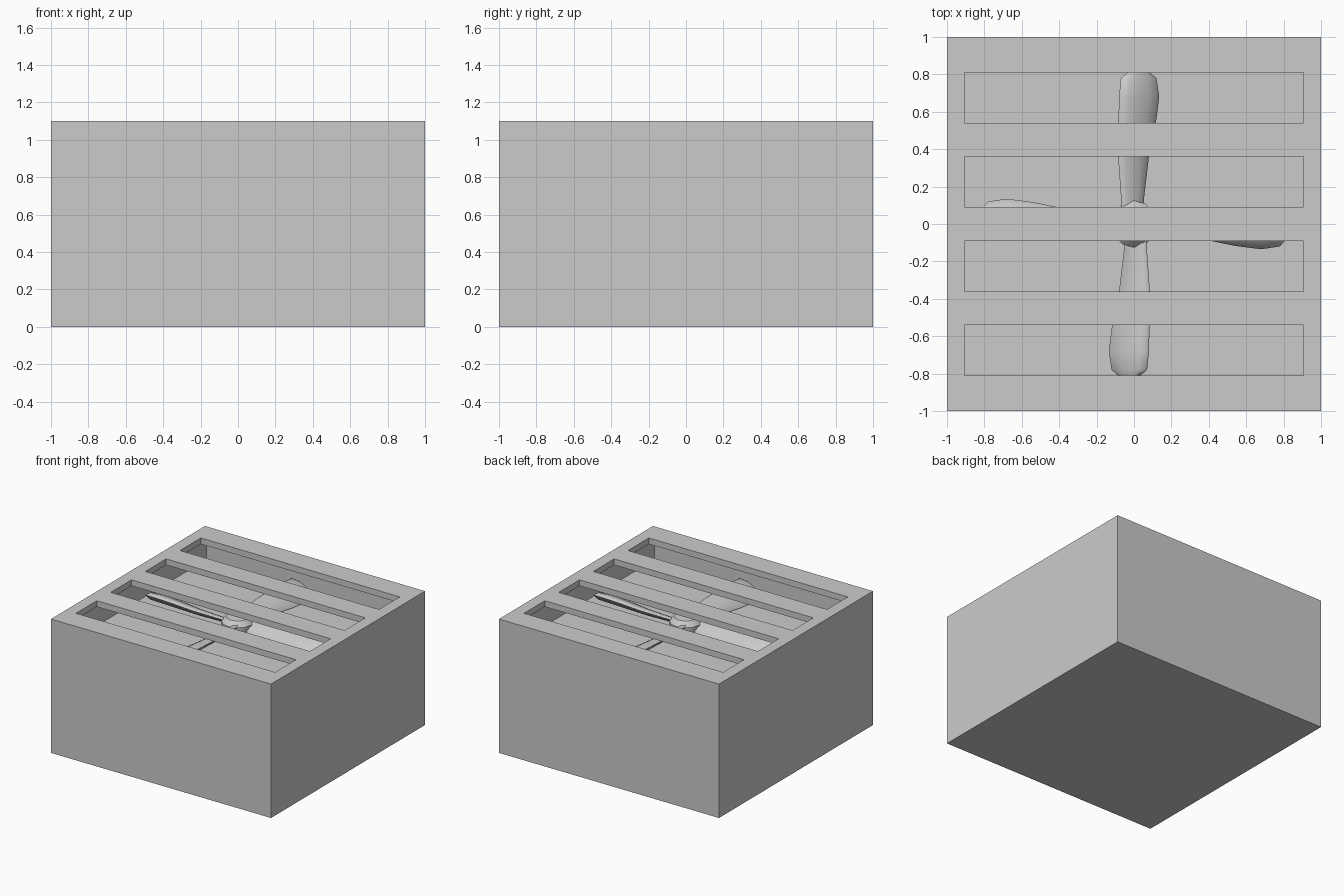
import bpy, bmesh, math
from mathutils import Matrix

if "Cube" in bpy.data.objects:
    bpy.data.objects.remove(bpy.data.objects["Cube"])


def new_object(name, bm, smooth=None):
    bmesh.ops.recalc_face_normals(bm, faces=bm.faces)
    me = bpy.data.meshes.new(name)
    bm.to_mesh(me)
    bm.free()
    ob = bpy.data.objects.new(name, me)
    bpy.context.collection.objects.link(ob)
    bpy.ops.object.select_all(action='DESELECT')
    ob.select_set(True)
    bpy.context.view_layer.objects.active = ob
    if smooth:
        bpy.ops.object.shade_smooth_by_angle(angle=math.radians(smooth))
    return ob


def box(name, x, y, z):
    """Box from (min, max) ranges."""
    bm = bmesh.new()
    size = [b - a for a, b in (x, y, z)]
    mid = [(a + b) / 2 for a, b in (x, y, z)]
    bmesh.ops.create_cube(bm, size=1, matrix=Matrix.Translation(mid) @ Matrix.Diagonal((*size, 1)))
    return new_object(name, bm)


def cut(target, cutter):
    mod = target.modifiers.new("cut", 'BOOLEAN')
    mod.operation = 'DIFFERENCE'
    mod.solver = 'EXACT'
    mod.object = cutter
    bpy.context.view_layer.objects.active = target
    bpy.ops.object.modifier_apply(modifier=mod.name)
    bpy.data.objects.remove(cutter)


# Casing: block with four vent slots opening into a shallow fan chamber
casing = box("casing", (-1, 1), (-1, 1), (0, 1.1))
for yc in (-0.675, -0.225, 0.225, 0.675):
    cut(casing, box("slot_cutter", (-0.905, 0.905), (yc - 0.135, yc + 0.135), (0.95, 1.2)))
cut(casing, box("chamber_cutter", (-0.96, 0.96), (-0.96, 0.96), (0.85, 1.05)))

# Fan hub: turned dome profile
bm = bmesh.new()
profile = [(0, 0.88), (0.10, 0.88), (0.125, 0.91), (0.125, 0.97), (0.09, 1.01), (0, 1.025)]
verts = [bm.verts.new((r, 0, z)) for r, z in profile]
edges = [bm.edges.new(p) for p in zip(verts, verts[1:])]
bmesh.ops.spin(bm, geom=verts + edges, cent=(0, 0, 0), axis=(0, 0, 1), angle=math.tau, steps=12)
bmesh.ops.remove_doubles(bm, verts=bm.verts, dist=0.0005)
new_object("fan_hub", bm, 40)

# Fan blades: pitched oval sections lofted outwards (distance, left edge, right edge)
stations = [(0.05, -0.065, 0.05), (0.15, -0.07, 0.055), (0.36, -0.085, 0.08), (0.54, -0.083, 0.117),
            (0.68, -0.08, 0.135), (0.78, -0.07, 0.12), (0.81, -0.035, 0.085)]
SIDES, PITCH = 12, 0.5
for i in range(4):
    bm = bmesh.new()
    rings = []
    for y, left, right in stations:
        c, w = (left + right) / 2, (right - left) / 2
        ring = []
        for k in range(SIDES):
            a = math.tau * k / SIDES
            x = w * math.cos(a)
            ring.append(bm.verts.new((c + x, y, 0.95 - PITCH * x + 0.35 * w * math.sin(a))))
        rings.append(ring)
    for r0, r1 in zip(rings, rings[1:]):
        for k in range(SIDES):
            n = (k + 1) % SIDES
            bm.faces.new((r0[k], r0[n], r1[n], r1[k]))
    bm.faces.new(rings[0])
    bm.faces.new(rings[-1])
    bmesh.ops.rotate(bm, verts=bm.verts, cent=(0, 0, 0), matrix=Matrix.Rotation(i * math.pi / 2, 3, 'Z'))
    new_object(f"fan_blade_{i + 1}", bm, 50)
